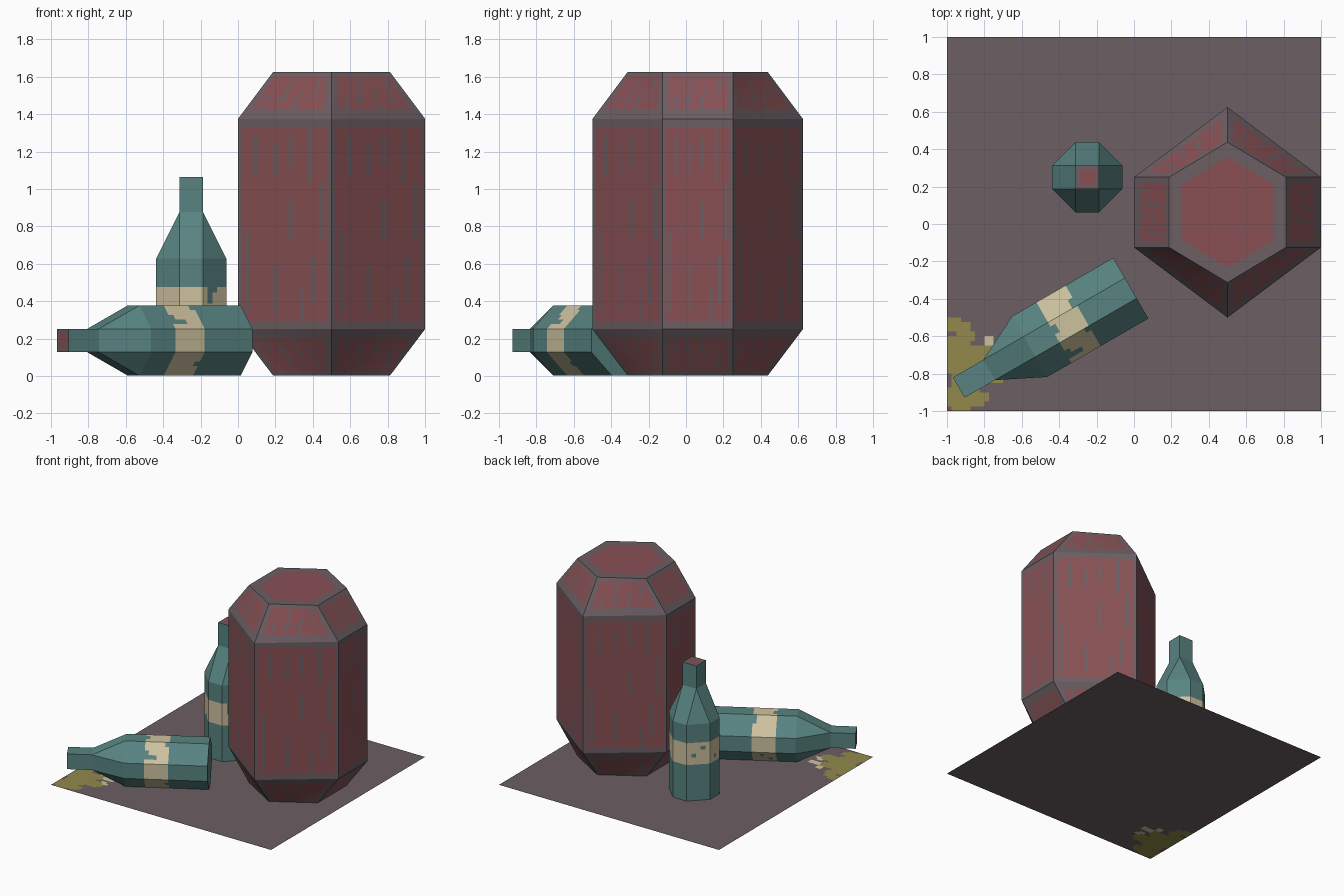
import bpy, bmesh, math
from mathutils import Vector

if "Cube" in bpy.data.objects:
    bpy.data.objects.remove(bpy.data.objects["Cube"])


def srgb(r, g, b):
    lin = [(c / 255 / 12.92) if c < 10 else ((c / 255 + 0.055) / 1.055) ** 2.4 for c in (r, g, b)]
    return (*lin, 1)


def make_mat(name, rgb):
    m = bpy.data.materials.new(name)
    m.diffuse_color = srgb(*rgb)
    m.use_nodes = True
    m.node_tree.nodes["Principled BSDF"].inputs["Base Color"].default_value = m.diffuse_color
    return m


MAUVE = make_mat("dusty_mauve", (108, 94, 99))
RED = make_mat("faded_red", (136, 80, 84))
TEAL = make_mat("bottle_teal", (88, 132, 129))
TAN = make_mat("label_tan", (206, 194, 160))
YELLOW = make_mat("spill_yellow", (146, 138, 76))


def finish(bm, name, mats, fix_normals=True):
    bmesh.ops.remove_doubles(bm, verts=bm.verts, dist=1e-5)
    if fix_normals:
        bmesh.ops.recalc_face_normals(bm, faces=bm.faces)
    me = bpy.data.meshes.new(name)
    bm.to_mesh(me)
    bm.free()
    for m in mats:
        me.materials.append(m)
    ob = bpy.data.objects.new(name, me)
    bpy.context.collection.objects.link(ob)
    return ob


def patch(bm, a, b, c, d, nu, nv, rule):
    """Grid between the corners a-b (v=0) and d-c (v=1); rule(u, v) picks the material."""
    a, b, c, d = map(Vector, (a, b, c, d))
    grid = [[bm.verts.new(a.lerp(b, i / nu).lerp(d.lerp(c, i / nu), j / nv))
             for i in range(nu + 1)] for j in range(nv + 1)]
    for j in range(nv):
        for i in range(nu):
            f = bm.faces.new((grid[j][i], grid[j][i + 1], grid[j + 1][i + 1], grid[j + 1][i]))
            f.material_index = rule((i + 0.5) / nu, (j + 0.5) / nv)


# ---- floor with a spill in one corner
BLOBS = [(-1.0, -0.53, 0.09, 0.04), (-0.91, -0.60, 0.05, 0.07), (-0.95, -0.70, 0.07, 0.10),
         (-0.82, -0.69, 0.07, 0.05), (-0.88, -0.80, 0.09, 0.10), (-0.93, -0.92, 0.06, 0.10),
         (-0.86, -0.93, 0.08, 0.04), (-0.74, -0.80, 0.06, 0.05)]
RIM = [(-0.77, -0.63, 0.03, 0.03), (-0.70, -0.68, 0.06, 0.03), (-0.70, -0.76, 0.04, 0.04)]


def inside(x, y, blobs):
    return any(abs((x - bx) / rx) ** 3 + abs((y - by) / ry) ** 3 < 1 for bx, by, rx, ry in blobs)


def floor_rule(u, v):
    x, y = 2 * u - 1, 2 * v - 1
    return 1 if inside(x, y, BLOBS) else 2 if inside(x, y, RIM) else 0


bm = bmesh.new()
patch(bm, (-1, -1, 0), (1, -1, 0), (1, 1, 0), (-1, 1, 0), 80, 80, floor_rule)
finish(bm, "floor", [MAUVE, YELLOW, TAN], fix_normals=False)

# ---- six-sided barrel, worn paint over mauve
# strokes: (u, v start, v end)
STROKES = [(0.10, 0.08, 0.48), (0.19, 0.72, 0.92), (0.40, 0.08, 0.30), (0.40, 0.74, 0.90),
           (0.56, 0.42, 0.60), (0.56, 0.76, 0.92), (0.77, 0.70, 1.0), (0.81, 0.10, 0.34),
           (0.90, 0.42, 0.68), (0.69, 0.05, 0.18)]


def side_rule(u, v):
    if v < 0.04 or v > 0.96 or u < 0.025 or u > 0.975:
        return 0
    return 0 if any(abs(u - s) < 0.022 and v0 < v < v1 for s, v0, v1 in STROKES) else 1


def slope_rule(u, v):
    if not (0.07 < u < 0.93 and 0.18 < v < 0.88):
        return 0
    s = u - 0.12 * v
    gaps = [(0.14, 0.2, 0.55), (0.32, 0.3, 0.88), (0.52, 0.18, 0.6), (0.72, 0.35, 0.88)]
    return 0 if any(abs(s - g) < 0.022 and v0 < v < v1 for g, v0, v1 in gaps) else 1


def hexagon(rx, flat, ry, z):
    pts = [(0, -ry), (rx, -flat), (rx, flat), (0, ry), (-rx, flat), (-rx, -flat)]
    return [(0.5 + x, 0.0625 + y, z) for x, y in pts]


BASE = 0.002
rings = [hexagon(0.3125, 0.1875, 0.375, BASE), hexagon(0.5, 0.1875, 0.5625, 0.25),
         hexagon(0.5, 0.1875, 0.5625, 1.375), hexagon(0.3125, 0.1875, 0.375, 1.625)]
bm = bmesh.new()
for k in range(6):
    n = (k + 1) % 6
    b, lo, hi, t = rings
    patch(bm, lo[k], lo[n], hi[n], hi[k], 24, 26, side_rule)
    patch(bm, lo[k], lo[n], b[n], b[k], 24, 10, slope_rule)
    patch(bm, hi[k], hi[n], t[n], t[k], 24, 10, slope_rule)
# end caps: six wedges with a mauve rim around a red middle
for ring in (rings[0], rings[3]):
    mid = Vector((0.5, 0.0625, ring[0][2]))
    for k in range(6):
        p, q = Vector(ring[k]), Vector(ring[(k + 1) % 6])
        patch(bm, p, q, mid.lerp(q, 0.79), mid.lerp(p, 0.79), 24, 1, lambda u, v: 0)
        patch(bm, mid.lerp(p, 0.79), mid.lerp(q, 0.79), mid, mid, 24, 1, lambda u, v: 1)
bmesh.ops.dissolve_degenerate(bm, dist=1e-6, edges=bm.edges)
finish(bm, "barrel", [MAUVE, RED])


# ---- bottles: octagon body, square neck, label band
def octagon(r, flat, z):
    pts = [(r, -flat), (r, flat), (flat, r), (-flat, r), (-r, flat), (-r, -flat), (-flat, -r), (flat, -r)]
    return [(x, y, z) for x, y in pts]


def bottle(name, loc, rot, torn):
    """torn lists (side, column, row) cells where the label is missing."""
    bm = bmesh.new()
    R, F = 0.1875, 0.0625
    bands = [(R, F, 0), (R, F, 0.295), (R, F, 0.475), (R, F, 0.625),
             (F, F, 0.875), (F, F, 1.0625), (0.042, 0.026, 1.0625)]
    rs = [octagon(*b) for b in bands]
    for j in range(len(rs) - 1):
        for k in range(8):
            n = (k + 1) % 8
            if j == 1:
                patch(bm, rs[1][k], rs[1][n], rs[2][n], rs[2][k], 5, 6,
                      lambda u, v, k=k: 0 if (k, int(u * 5), int(v * 6)) in torn else 1)
                continue
            pts = []
            for p in (rs[j][k], rs[j][n], rs[j + 1][n], rs[j + 1][k]):
                if p not in pts:
                    pts.append(p)
            if len(pts) > 2:
                f = bm.faces.new([bm.verts.new(p) for p in pts])
                f.material_index = 2 if j == 5 else 0
    # base and mouth
    bm.faces.new([bm.verts.new(p) for p in reversed(rs[0])])
    f = bm.faces.new([bm.verts.new(p) for p in rs[-1]])
    f.material_index = 3
    ob = finish(bm, name, [TEAL, TAN, MAUVE, RED])
    ob.location, ob.rotation_euler = loc, rot


TORN = {(7, 1, 3), (7, 1, 4), (7, 1, 5), (7, 2, 5), (7, 4, 0), (3, 1, 2), (3, 3, 4),
        (4, 2, 1), (0, 2, 5), (0, 3, 5), (5, 2, 0), (1, 0, 0), (1, 1, 0)}
bottle("standing_bottle", (-0.25, 0.25, BASE), (0, 0, 0), TORN)
bottle("lying_bottle", (-0.017, -0.343, 0.1875 + BASE), (0, math.radians(-90), math.radians(30)), TORN)
